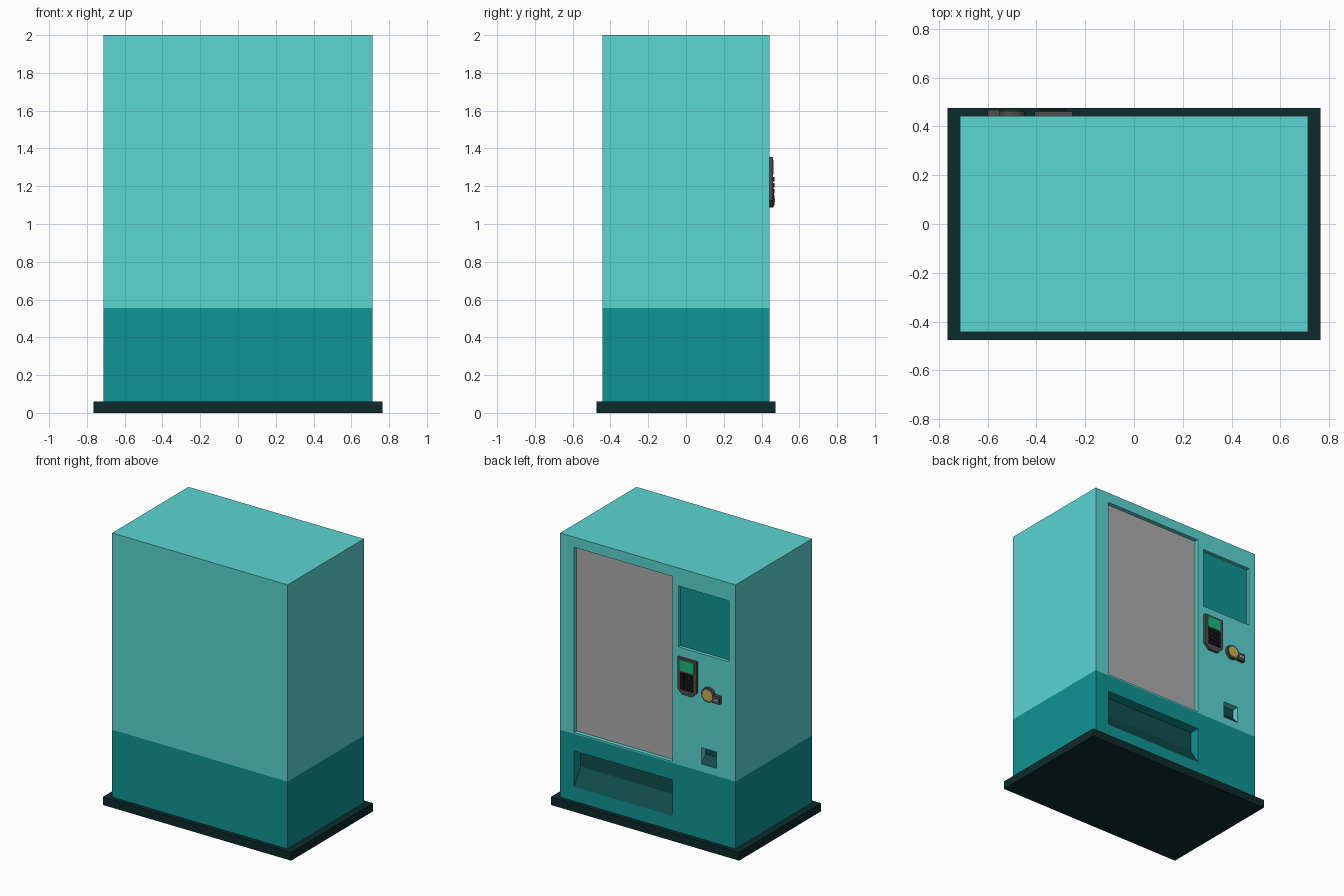
import bpy, bmesh, math
from mathutils import Vector

if "Cube" in bpy.data.objects:
    bpy.data.objects.remove(bpy.data.objects["Cube"])


def material(name, r, g, b):
    m = bpy.data.materials.new(name)
    m.diffuse_color = (r, g, b, 1)
    m.use_nodes = True
    m.node_tree.nodes["Principled BSDF"].inputs["Base Color"].default_value = m.diffuse_color
    return m


LIGHT = material("light_teal", 0.105, 0.672, 0.651)
DARK = material("dark_teal", 0.005, 0.296, 0.296)
TRAY = material("tray_teal", 0.006, 0.075, 0.075)
BASE = material("base_black", 0.004, 0.023, 0.024)
GREY = material("panel_grey", 0.42, 0.42, 0.42)
CASE = material("case_grey", 0.075, 0.075, 0.075)
KEY = material("key_black", 0.01, 0.01, 0.01)
GREEN = material("screen_green", 0.01, 0.5, 0.2)
GOLD = material("coin_gold", 0.62, 0.43, 0.08)


def prism(name, pts, axis, a, b, mat=None):
    """Extrude a profile along x (points are y,z) or along y (points are x,z)."""
    def place(p, t):
        return (t, p[0], p[1]) if axis == "x" else (p[0], t, p[1])
    bm = bmesh.new()
    lo, hi = [[bm.verts.new(place(p, t)) for p in pts] for t in (a, b)]
    bm.faces.new(lo)
    bm.faces.new(hi)
    n = len(pts)
    for i in range(n):
        j = (i + 1) % n
        bm.faces.new((lo[i], lo[j], hi[j], hi[i]))
    bmesh.ops.recalc_face_normals(bm, faces=bm.faces)
    me = bpy.data.meshes.new(name)
    bm.to_mesh(me)
    bm.free()
    ob = bpy.data.objects.new(name, me)
    bpy.context.collection.objects.link(ob)
    if mat:
        me.materials.append(mat)
    return ob


def box(name, x, y, z, mat=None):
    return prism(name, [(x[0], z[0]), (x[1], z[0]), (x[1], z[1]), (x[0], z[1])],
                 "y", y[0], y[1], mat)


def disc(name, x, z, r, y0, y1, mat, n=24):
    pts = [(x + r * math.cos(2 * math.pi * i / n), z + r * math.sin(2 * math.pi * i / n))
           for i in range(n)]
    return prism(name, pts, "y", y0, y1, mat)


F = 0.443      # panel side of the cabinet
SPLIT = 0.555  # colour change height


def chute(name, x, z0, z1, depth, bend):
    """Recess with a sloping lower lip and an upright back."""
    pts = [(F + 0.02, z0), (F, z0), (F - depth, bend), (F - depth, z1), (F + 0.02, z1)]
    return prism(name, pts, "x", x[0], x[1])


# Base plate
box("base_plate", (-0.765, 0.765), (-0.475, 0.475), (0, 0.06), BASE)

# Cabinet with recesses cut out
cabinet = box("cabinet", (-0.713, 0.713), (-F, F), (0.06, 2.0))
cutters = [
    box("window_cutter", (-0.2, 0.6), (F - 0.03, F + 0.02), (0.565, 1.925)),
    box("display_cutter", (-0.66, -0.25), (F - 0.025, F + 0.02), (1.42, 1.868)),
    chute("tray_cutter", (-0.2, 0.6), 0.165, 0.43, 0.075, 0.285),
    chute("return_cutter", (-0.557, -0.435), 0.61, 0.73, 0.05, 0.665),
]
for c in cutters:
    c.hide_render = True
    mod = cabinet.modifiers.new(c.name, "BOOLEAN")
    mod.operation, mod.solver, mod.object = "DIFFERENCE", "EXACT", c
dg = bpy.context.evaluated_depsgraph_get()
cut = bpy.data.meshes.new_from_object(cabinet.evaluated_get(dg))
cabinet.modifiers.clear()
cabinet.data = cut
for c in cutters:
    bpy.data.objects.remove(c)

# Cabinet colours: two-tone shell, recess backs by height and side
cut.materials.clear()
for m in (LIGHT, DARK, GREY, TRAY):
    cut.materials.append(m)
bm = bmesh.new()
bm.from_mesh(cut)
bmesh.ops.bisect_plane(bm, geom=bm.verts[:] + bm.edges[:] + bm.faces[:],
                       plane_co=Vector((0, 0, SPLIT)), plane_no=Vector((0, 0, 1)))
bm.normal_update()
for f in bm.faces:
    c = f.calc_center_median()
    f.material_index = 0 if c.z > SPLIT else 1
    if f.normal.y > 0.3 and c.y < F - 0.005:
        if c.z < 0.75 and (c.z < SPLIT or c.x < -0.4):
            f.material_index = 3
        else:
            f.material_index = 2 if c.x > -0.2 else 1
bm.to_mesh(cut)
bm.free()

# Keypad case, screen and keys
case = [(-0.408, 1.355), (-0.252, 1.355), (-0.252, 1.125), (-0.29, 1.088),
        (-0.37, 1.088), (-0.408, 1.125)]
prism("keypad_case", case, "y", F - 0.005, 0.461, CASE)
box("keypad_screen", (-0.387, -0.273), (0.455, 0.463), (1.262, 1.34), GREEN)
for row in range(4):
    for col in range(3):
        x, z = -0.366 + col * 0.036, 1.237 - row * 0.032
        box("key", (x - 0.015, x + 0.015), (0.455, 0.469), (z - 0.012, z + 0.012), KEY)

# Coin slot: ring, gold face and side block
disc("coin_ring", -0.5, 1.14, 0.053, F - 0.005, 0.463, CASE)
disc("coin_face", -0.5, 1.14, 0.041, 0.455, 0.466, GOLD)
box("coin_block", (-0.6, -0.54), (F - 0.005, 0.468), (1.097, 1.153), CASE)
box("coin_slit", (-0.59, -0.555), (0.46, 0.47), (1.118, 1.132), GREY)
